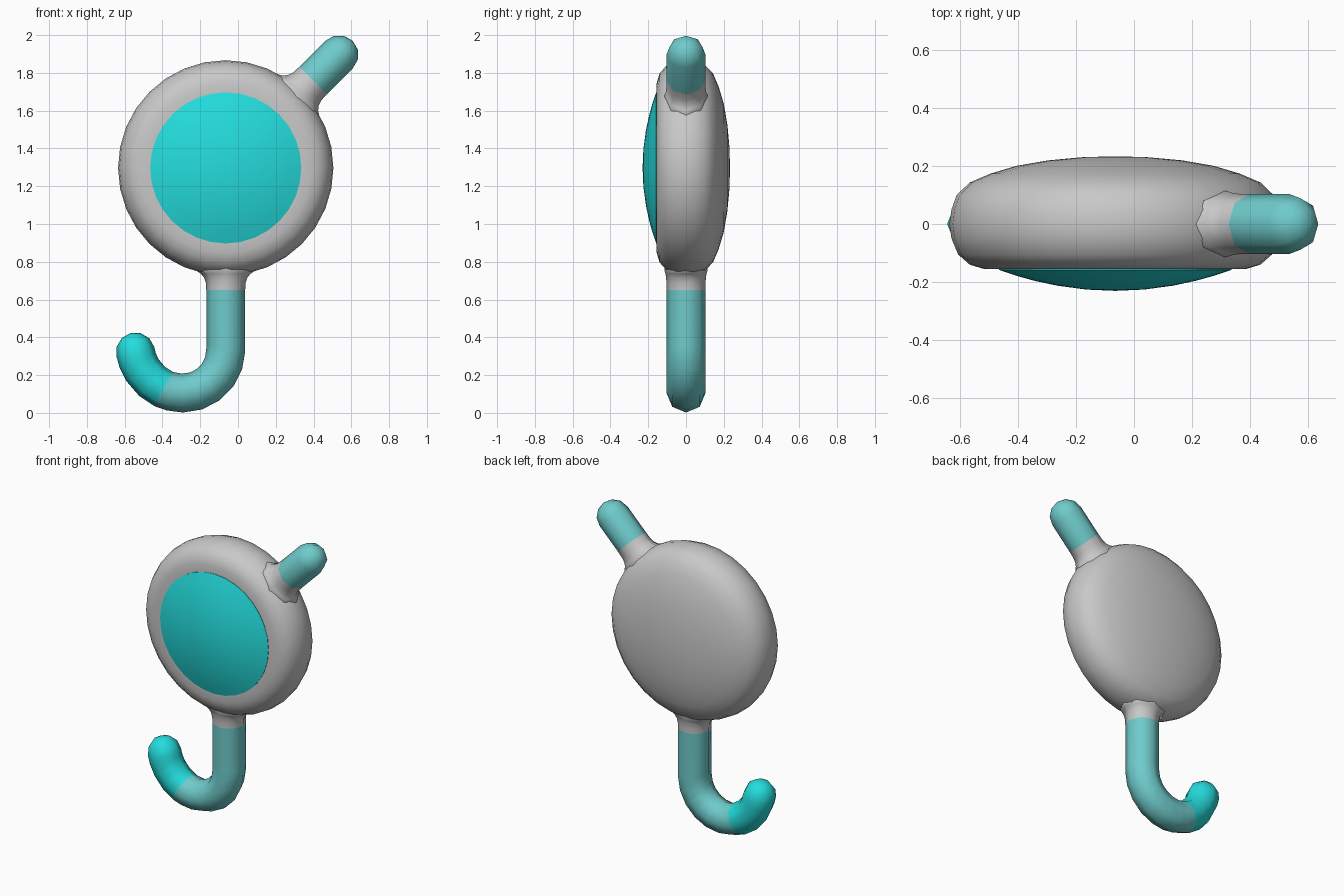
import bpy, bmesh, math
from mathutils import Vector

if "Cube" in bpy.data.objects:
    bpy.data.objects.remove(bpy.data.objects["Cube"])

CX, CZ = -0.065, 1.297      # centre of the round head
R = 0.103                   # rod radius


def mat(name, col):
    m = bpy.data.materials.new(name)
    m.diffuse_color = (*col, 1)
    m.use_nodes = True
    m.node_tree.nodes["Principled BSDF"].inputs["Base Color"].default_value = m.diffuse_color
    return m


GREY = mat("light grey", (0.58, 0.58, 0.58))
TEAL = mat("muted teal", (0.16, 0.60, 0.60))
CYAN = mat("bright cyan", (0.018, 0.72, 0.72))


def skin(name, rings, mats, ids):
    """Bridge rings of points; a ring with one point closes an end."""
    bm = bmesh.new()
    rows = [[bm.verts.new(p) for p in ring] for ring in rings]
    for a, b, i in zip(rows, rows[1:], ids):
        n = max(len(a), len(b))
        for k in range(n):
            j = (k + 1) % n
            if len(a) == 1:
                vs = (a[0], b[j], b[k])
            elif len(b) == 1:
                vs = (a[k], a[j], b[0])
            else:
                vs = (a[k], a[j], b[j], b[k])
            bm.faces.new(vs).material_index = i
    bmesh.ops.recalc_face_normals(bm, faces=bm.faces)
    me = bpy.data.meshes.new(name)
    bm.to_mesh(me)
    bm.free()
    for m in mats:
        me.materials.append(m)
    ob = bpy.data.objects.new(name, me)
    bpy.context.collection.objects.link(ob)
    bpy.ops.object.select_all(action='DESELECT')
    ob.select_set(True)
    bpy.context.view_layer.objects.active = ob
    bpy.ops.object.shade_smooth_by_angle(angle=math.radians(60))


def disc(name, profile, m, n=32):
    """Turn a (radius, y) profile around the head's axis."""
    rings = []
    for r, y in profile:
        rings.append([(CX + r * math.cos(k * math.tau / n), y,
                       CZ + r * math.sin(k * math.tau / n))
                      for k in range(n if r else 1)])
    skin(name, rings, [m], [0] * (len(rings) - 1))


def rod(name, path, mats, n=8):
    """Round-ended rod along (x, z, in-plane radius, material) stations."""
    pts = [Vector((x, 0, z)) for x, z, *_ in path]
    rings, ids = [], []
    for i, (p, st) in enumerate(zip(pts, path)):
        t = (pts[min(i + 1, len(pts) - 1)] - pts[max(i - 1, 0)]).normalized()
        side = Vector((t.z, 0, -t.x))
        ry = R + 0.2 * (st[2] - R)
        rings.append([p + side * st[2] * math.cos(k * math.tau / n)
                      + Vector((0, ry * math.sin(k * math.tau / n), 0))
                      for k in range(n)])
        ids.append(st[3])
    # rounded tip
    for a in (30, 60):
        a = math.radians(a)
        rings.append([p + t * R * math.sin(a) + (q - p) * math.cos(a)
                      for q in rings[len(path) - 1]])
        ids.append(ids[-1])
    rings.append([p + t * R])
    rings.insert(0, [pts[0]])
    skin(name, rings, mats, [ids[0]] + ids)


# head: flat front, rounded rim, gently domed back
disc("head", [(0, -0.15), (0.39, -0.155), (0.45, -0.155), (0.50, -0.140),
              (0.54, -0.105), (0.563, -0.05), (0.57, 0.0), (0.563, 0.05),
              (0.545, 0.10), (0.50, 0.143), (0.43, 0.173), (0.34, 0.20),
              (0.23, 0.219), (0.11, 0.23), (0, 0.233)], GREY)

# domed lens on the front
disc("lens", [(0, -0.152), (0.40, -0.152), (0.40, -0.158)]
     + [(0.40 * s, -0.158 - 0.072 * (1 - s * s))
        for s in (0.85, 0.7, 0.5, 0.25, 0)], CYAN)

# flared neck profile: (distance from head centre, radius)
NECK = [(0.45, 0.16), (0.545, 0.155), (0.56, 0.132), (0.58, 0.115),
        (0.61, 0.105)]

# diagonal arm
D = math.sqrt(0.5)
rod("upper_arm",
    [(CX + d * D, CZ + d * D, r, i) for d, r, i in
     [(d, r, 0) for d, r in NECK] + [(0.655, R, 1), (0.848, R, 1)]],
    [GREY, TEAL])

# handle: straight shaft, quarter bend, then the hooked end
path = [(CX, CZ - d, r, 0) for d, r in NECK]
path += [(CX, 0.65, R, 1), (CX, 0.36, R, 1)]
for a in (0, 18, 36, 54, 72, 90, 106):
    c = math.radians(a)
    path.append((-0.293 + 0.228 * math.cos(c), 0.333 - 0.228 * math.sin(c),
                 R, 1))
path += [(-0.395, 0.127, R, 2), (-0.455, 0.167, R, 2), (-0.505, 0.225, R, 2),
         (-0.532, 0.28, R, 2), (-0.543, 0.323, R, 2)]
rod("hooked_handle", path, [GREY, TEAL, CYAN])
